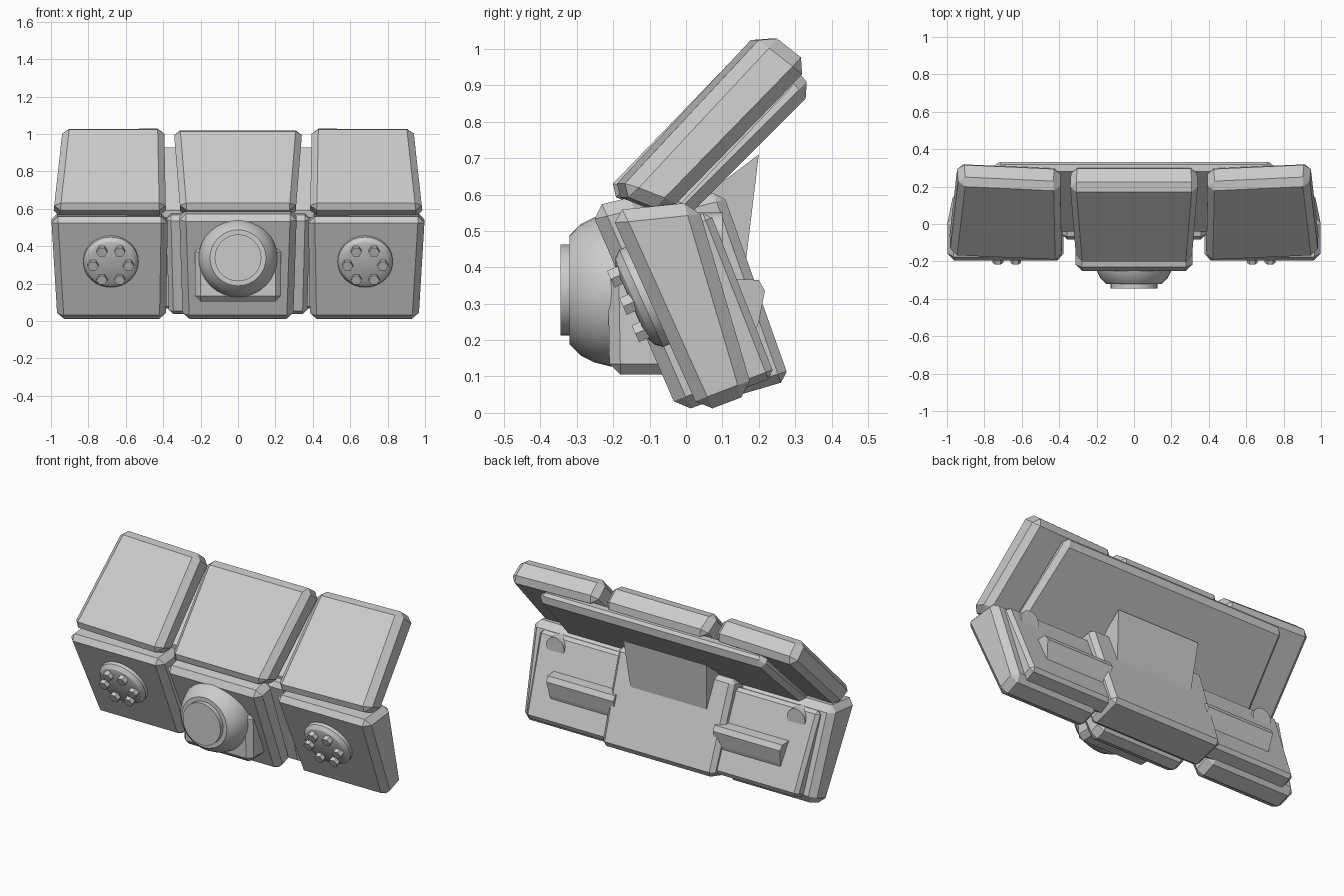
import bpy, bmesh, math
from mathutils import Vector, Matrix

cube = bpy.data.objects.get("Cube")
if cube:
    bpy.data.objects.remove(cube)

grey = bpy.data.materials.new("light_grey")
grey.use_nodes = True
colour = (0.6, 0.6, 0.6, 1)
grey.diffuse_color = colour
grey.node_tree.nodes["Principled BSDF"].inputs["Base Color"].default_value = colour


def finish(name, bm, bevel=0.0, smooth=False):
    """Turn a bmesh into a named, coloured object."""
    bmesh.ops.recalc_face_normals(bm, faces=bm.faces)
    mesh = bpy.data.meshes.new(name)
    bm.to_mesh(mesh)
    bm.free()
    mesh.materials.append(grey)
    obj = bpy.data.objects.new(name, mesh)
    bpy.context.collection.objects.link(obj)
    if bevel:
        mod = obj.modifiers.new("chamfer", 'BEVEL')
        mod.width = bevel
        mod.segments = 1
        mod.limit_method = 'ANGLE'
    if smooth:
        bpy.ops.object.select_all(action='DESELECT')
        obj.select_set(True)
        bpy.context.view_layer.objects.active = obj
        bpy.ops.object.shade_smooth_by_angle(angle=math.radians(25))
    return obj


def slab(name, profile, low_x, high_x, bevel=0.03, yaw=0.0, side=1):
    """Prism across x from a (y, z) profile; x limits blend from low to high z."""
    bm = bmesh.new()
    z0 = min(p[1] for p in profile)
    z1 = max(p[1] for p in profile)
    ends = []
    for i in (0, 1):
        loop = []
        for y, z in profile:
            t = (z - z0) / (z1 - z0)
            x = low_x[i] * (1 - t) + high_x[i] * t
            loop.append(bm.verts.new((side * x, y + yaw * i, z)))
        ends.append(loop)
    bm.faces.new(ends[0])
    bm.faces.new(ends[1])
    n = len(profile)
    for k in range(n):
        m = (k + 1) % n
        bm.faces.new((ends[0][k], ends[0][m], ends[1][m], ends[1][k]))
    return finish(name, bm, bevel)


def turned(name, rings, centre, axis, sides=32, spin=0.0):
    """Solid of revolution from (distance, radius) rings along an axis."""
    bm = bmesh.new()
    axis = Vector(axis).normalized()
    across = Vector((1, 0, 0))
    up = axis.cross(across)
    loops = []
    for d, r in rings:
        loop = []
        for k in range(sides):
            a = spin + math.tau * k / sides
            loop.append(bm.verts.new(Vector(centre) + axis * d
                                     + r * (across * math.cos(a) + up * math.sin(a))))
        loops.append(loop)
    for a, b in zip(loops, loops[1:]):
        for k in range(sides):
            m = (k + 1) % sides
            bm.faces.new((a[k], a[m], b[m], b[k]))
    bm.faces.new(loops[0])
    bm.faces.new(loops[-1])
    return finish(name, bm, smooth=sides > 8)


def wide(half):
    return (-half, half)


# Centre column: front slab, deeper rear box, upper slab
slab("centre_front_slab", [(-0.02, 0), (-0.265, 0.565), (-0.12, 0.6), (0.1, 0.045)],
     wide(0.295), wide(0.315), 0.035)
slab("centre_rear_box", [(0.08, 0.03), (-0.09, 0.56), (0.1, 0.61), (0.285, 0.09)],
     wide(0.37), wide(0.385), 0.025)
slab("centre_upper_slab", [(-0.225, 0.605), (0.195, 1.04), (0.325, 0.95), (-0.07, 0.545)],
     wide(0.305), wide(0.345), 0.035)

# Shared rear plate and the neck that carries it
slab("upper_rear_plate", [(-0.06, 0.57), (0.3, 0.95), (0.35, 0.885), (0, 0.535)],
     wide(0.8), wide(0.74), 0.03)
slab("rear_neck", [(0, 0.5), (0.08, 0.62), (0.2, 0.71), (0.165, 0.42), (0.1, 0.38)],
     wide(0.25), wide(0.275), 0)

# Central lens on its mount
slab("lens_mount", [(-0.21, 0.105), (-0.215, 0.4), (-0.1, 0.4), (0, 0.105)],
     wide(0.23), wide(0.23), 0.03)
turned("lens_dome", [(-0.1, 0.21), (0.02, 0.21), (0.06, 0.2), (0.1, 0.18), (0.13, 0.15)],
       (0, -0.19, 0.338), (0, -1, 0))
turned("lens_cap", [(0, 0.125), (0.055, 0.125)], (0, -0.29, 0.338), (0, -1, 0))

# Matching outer columns
for side, word in ((1, "left"), (-1, "right")):
    slab(word + "_lower_slab", [(0.04, 0), (-0.21, 0.555), (0.03, 0.58), (0.185, 0.055)],
         (0.385, 0.965), (0.375, 1.0), 0.035, side=side)
    slab(word + "_lower_rear_plate", [(0.14, 0.06), (0, 0.53), (0.065, 0.555), (0.245, 0.1)],
         (0.3, 0.9), (0.3, 0.93), 0.02, side=side)
    slab(word + "_upper_slab", [(-0.215, 0.605), (0.2, 1.05), (0.32, 0.955), (-0.075, 0.55)],
         (0.385, 0.99), (0.395, 0.935), 0.035, yaw=0.025, side=side)

    # Rear bracket and peg
    slab(word + "_rear_bracket", [(0.1, 0.37), (0.2, 0.365), (0.217, 0.335),
                                  (0.2, 0.25), (0.185, 0.2), (0.15, 0.2)],
         (0.33, 0.76), (0.33, 0.78), 0, side=side)
    turned(word + "_rear_peg", [(0, 0.06), (0.1, 0.06)], (side * 0.8, 0, 0.49), (0, 1, 0), 24)

    # Front knob with a ring of six hexagonal bolts
    axis = Vector((0, -0.91, -0.41)).normalized()
    centre = Vector((side * 0.68, -0.1, 0.325))
    turned(word + "_knob", [(-0.02, 0.147), (0.025, 0.147), (0.045, 0.13), (0.055, 0.105)],
           centre, axis)
    up = axis.cross(Vector((1, 0, 0)))
    for k in range(6):
        a = math.tau * k / 6
        spot = centre + 0.095 * (Vector((1, 0, 0)) * math.cos(a) + up * math.sin(a))
        turned(f"{word}_bolt_{k + 1}", [(0.03, 0.029), (0.08, 0.029)], spot, axis, 6)
